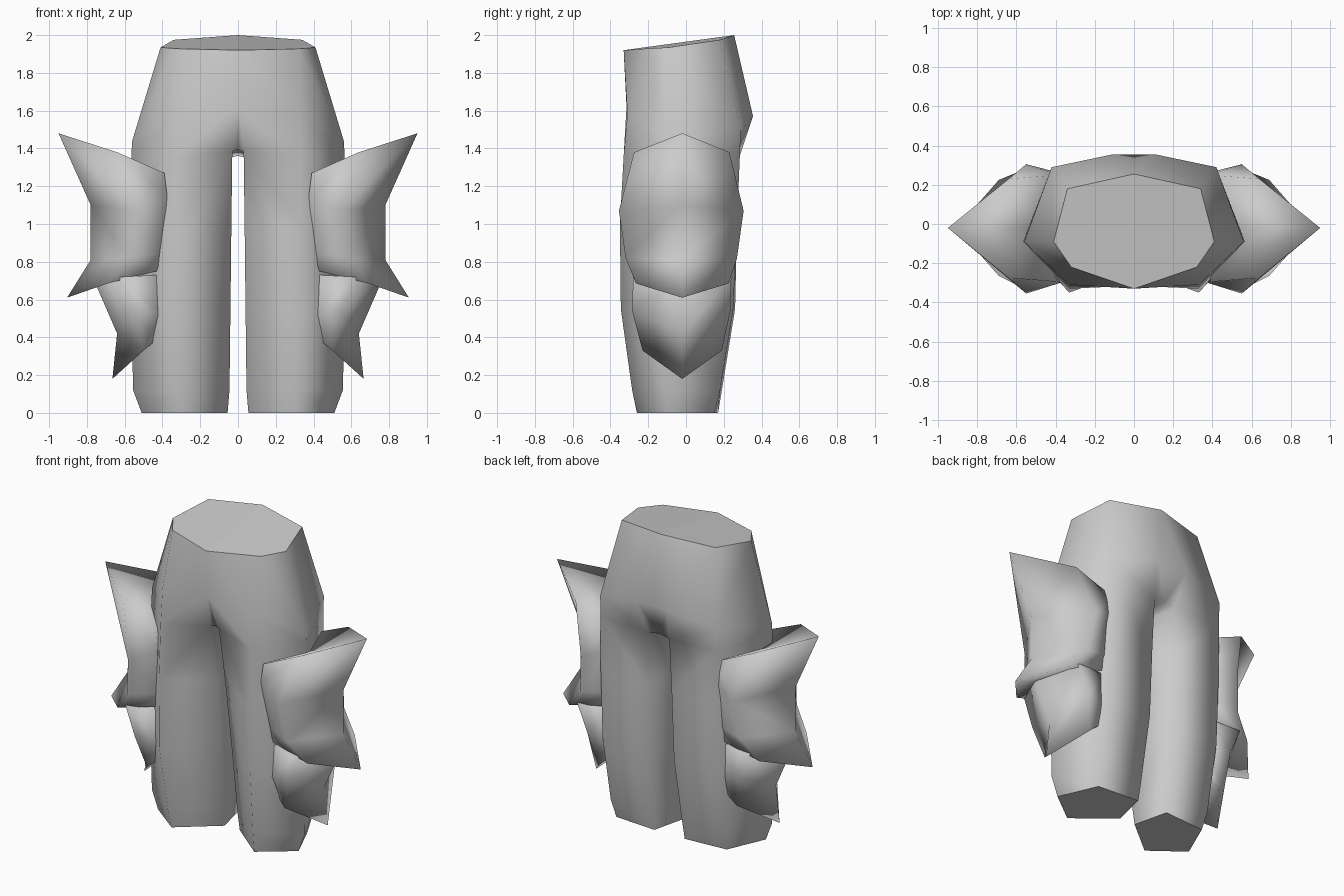
import bpy, bmesh

if "Cube" in bpy.data.objects:
    bpy.data.objects.remove(bpy.data.objects["Cube"])

grey = bpy.data.materials.new("cloth_grey")
grey.diffuse_color = (0.6, 0.6, 0.6, 1)
grey.use_nodes = True
grey.node_tree.nodes["Principled BSDF"].inputs["Base Color"].default_value = grey.diffuse_color


def finish(name, bm, rims=()):
    """Smooth surface with crisp rim edges, mirrored across x."""
    bmesh.ops.recalc_face_normals(bm, faces=bm.faces)
    for f in bm.faces:
        f.smooth = True
    for a, b in rims:
        e = bm.edges.get((a, b))
        if e:
            e.smooth = False
    me = bpy.data.meshes.new(name)
    bm.to_mesh(me)
    bm.free()
    me.materials.append(grey)
    ob = bpy.data.objects.new(name, me)
    bpy.context.collection.objects.link(ob)
    m = ob.modifiers.new("mirror", 'MIRROR')
    m.use_clip = True
    m.merge_threshold = 0.002


def loop(vs):
    return list(zip(vs, vs[1:] + vs[:1]))


# Trousers, half: leg rings run inner, back inner, back outer, outer, front
bm = bmesh.new()
V = bm.verts.new
F = bm.faces.new
rings = [
    (0.0, [(.055, -.06), (.11, .17), (.40, .15), (.51, -.10), (.30, -.26)]),
    (0.12, [(.045, -.07), (.105, .19), (.42, .18), (.555, -.10), (.31, -.285)]),
    (0.55, [(.04, -.12), (.095, .26), (.43, .25), (.565, -.10), (.33, -.345)]),
    (1.0, [(.035, -.18), (.085, .27), (.43, .27), (.565, -.09), (.33, -.35)]),
    (1.36, [(.03, -.24), (.075, .28), (.42, .285), (.565, -.09), (.33, -.33)]),
]
leg = [[V((x, y, z)) for x, y in pts] for z, pts in rings]
for a, b in zip(leg, leg[1:]):
    for (p, q), (r, s) in zip(loop(a), loop(b)):
        F((p, q, s, r))
F(leg[0])
inner, back_in, back_out, outer, front = leg[-1]
inner.co.z = 1.385
back_in.co.z = 1.345

# Seat and hips: centre back, back inner, back outer, outer, front, centre front
hip = [V(c) for c in [(0, .355, 1.57), (.11, .355, 1.57), (.42, .29, 1.5),
                      (.56, -.09, 1.44), (.33, -.31, 1.58), (0, -.315, 1.62)]]
crotch, crotch_back = V((0, -.24, 1.395)), V((0, .28, 1.36))
F((crotch, crotch_back, back_in, inner))
F((crotch_back, hip[0], hip[1], back_in))
F((back_in, hip[1], hip[2], back_out))
F((back_out, hip[2], hip[3], outer))
F((outer, hip[3], hip[4], front))
F((front, hip[4], hip[5], inner))
F((inner, hip[5], crotch))

# Waist
waist = [V(c) for c in [(0, .255, 2.0), (.34, .18, 1.975), (.41, -.09, 1.935),
                        (.32, -.22, 1.928), (0, -.33, 1.92)]]
F((hip[0], waist[0], hip[1]))
F((hip[1], waist[0], waist[1], hip[2]))
for i in (1, 2, 3):
    F((hip[i + 1], waist[i], waist[i + 1], hip[i + 2]))
F(waist)
finish("trousers", bm, loop(leg[0]) + loop(waist))


def flared_plate(name, rows, centres):
    """Rows hold inner, middle and ridge points; inner and middle have back and front y."""
    bm = bmesh.new()
    grid = []
    for (xi, bi, fi, zi), (xm, b, f, zm), (xr, zr) in rows:
        grid.append([bm.verts.new(c) for c in [
            (xi, bi, zi), (xm, b, zm), (xr, -.02, zr), (xm, f, zm), (xi, fi, zi)]])
    for a, b in zip(grid, grid[1:]):
        for i in range(4):
            bm.faces.new((a[i], a[i + 1], b[i + 1], b[i]))
    hubs = [bm.verts.new(c) for c in centres]
    for row, hub in zip((grid[0], grid[-1]), hubs):
        for p, q in zip(row, row[1:]):
            bm.faces.new((p, q, hub))
    # closed inside the leg
    bm.faces.new([r[0] for r in grid] + [hubs[1]] + [r[4] for r in reversed(grid)] + [hubs[0]])
    finish(name, bm)


# Thigh plates
flared_plate("upper_thigh_plate", [
    ((.39, .25, -.295, 1.27), (.64, .23, -.275, 1.38), (.95, 1.48)),
    ((.375, .26, -.30, 1.15), (.55, .305, -.355, 1.07), (.78, 1.10)),
    ((.40, .24, -.255, .85), (.58, .27, -.32, .82), (.78, .81)),
    ((.43, .23, -.25, .75), (.69, .225, -.265, .685), (.905, .61)),
], [(.5, -.02, 1.27), (.5, -.02, .76)])
flared_plate("lower_thigh_plate", [
    ((.43, .22, -.24, .73), (.62, .24, -.28, .72), (.77, .72)),
    ((.41, .22, -.245, .52), (.55, .235, -.285, .54), (.64, .42)),
    ((.44, .19, -.21, .38), (.50, .19, -.23, .33), (.665, .18)),
], [(.5, -.02, .72), (.48, -.02, .38)])
